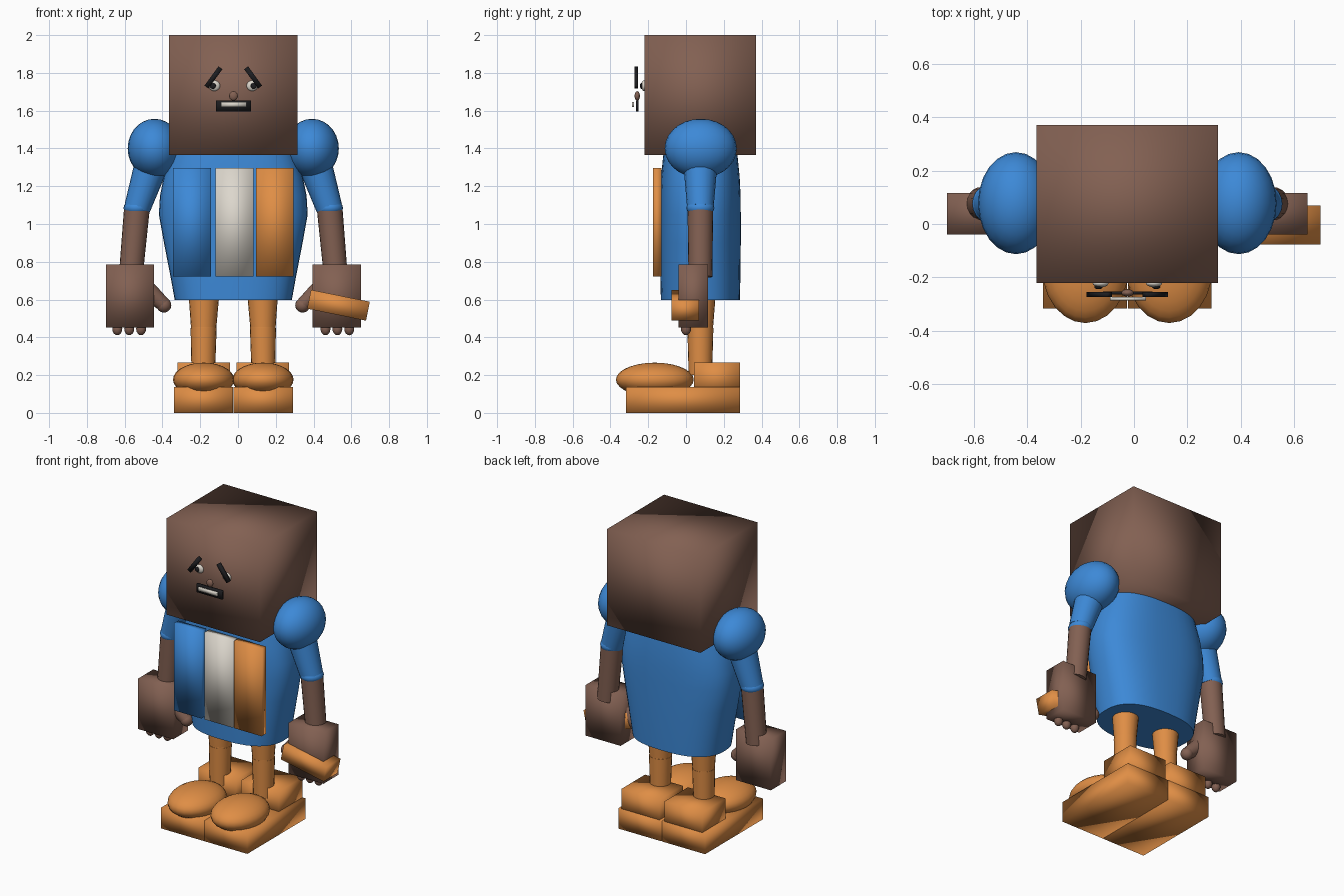
import bpy, bmesh, math
from mathutils import Vector, Matrix

if "Cube" in bpy.data.objects:
    bpy.data.objects.remove(bpy.data.objects["Cube"])

CX, CY = -0.025, 0.076      # body axis


def mat(name, rgb):
    m = bpy.data.materials.new(name)
    m.diffuse_color = (*rgb, 1)
    m.use_nodes = True
    m.node_tree.nodes["Principled BSDF"].inputs["Base Color"].default_value = m.diffuse_color
    return m


BROWN = mat("brown", (0.225, 0.118, 0.085))
BLUE = mat("blue", (0.046, 0.25, 0.68))
ORANGE = mat("orange", (0.74, 0.27, 0.06))
WHITE = mat("off white", (0.72, 0.68, 0.61))
BLACK = mat("black", (0.012, 0.012, 0.014))


def finish(name, bm, material, angle=None):
    bmesh.ops.recalc_face_normals(bm, faces=bm.faces)
    me = bpy.data.meshes.new(name)
    bm.to_mesh(me)
    bm.free()
    me.materials.append(material)
    ob = bpy.data.objects.new(name, me)
    bpy.context.collection.objects.link(ob)
    me.polygons.foreach_set("use_smooth", [True] * len(me.polygons))
    if angle:
        me.set_sharp_from_angle(angle=math.radians(angle))
    return ob


def box(name, lo, hi, material, tilt=0.0):
    # smooth shaded block between two corners, tilted about y
    lo, hi = Vector(lo), Vector(hi)
    bm = bmesh.new()
    m = (Matrix.Translation((lo + hi) / 2) @ Matrix.Rotation(tilt, 4, 'Y')
         @ Matrix.Diagonal((*(hi - lo), 1)))
    bmesh.ops.create_cube(bm, size=1, matrix=m)
    return finish(name, bm, material)


def ball(name, centre, radii, material, tilt=0.0, seg=24, rings=14):
    bm = bmesh.new()
    m = (Matrix.Translation(centre) @ Matrix.Rotation(tilt, 4, 'Y')
         @ Matrix.Diagonal((*radii, 1)))
    bmesh.ops.create_uvsphere(bm, u_segments=seg, v_segments=rings, radius=1, matrix=m)
    return finish(name, bm, material)


def limb(name, a, b, ra, rb, material):
    # tapered cylinder from a to b
    a, b = Vector(a), Vector(b)
    d = b - a
    bm = bmesh.new()
    m = Matrix.Translation((a + b) / 2) @ d.to_track_quat('Z', 'Y').to_matrix().to_4x4()
    bmesh.ops.create_cone(bm, cap_ends=True, segments=20, radius1=ra, radius2=rb,
                          depth=d.length, matrix=m)
    return finish(name, bm, material, 40)


def torso(sections, n=40, power=2.5):
    # stacked rounded cross-sections
    bm = bmesh.new()
    loops = []
    for z, rx, ry in sections:
        ring = []
        for i in range(n):
            t = 2 * math.pi * i / n
            c, s = math.cos(t), math.sin(t)
            ring.append(bm.verts.new((
                CX + rx * math.copysign(abs(c) ** (2 / power), c),
                CY + ry * math.copysign(abs(s) ** (2 / power), s), z)))
        loops.append(ring)
    for p, q in zip(loops, loops[1:]):
        for i in range(n):
            j = (i + 1) % n
            bm.faces.new((p[i], p[j], q[j], q[i]))
    bm.faces.new(loops[0])
    bm.faces.new(loops[-1])
    return finish("torso", bm, BLUE, 50)


# Head and body
box("head", (-0.365, -0.221, 1.365), (0.315, 0.371, 2.0), BROWN)
torso([(0.598, 0.31, 0.209), (0.72, 0.332, 0.212), (0.9, 0.367, 0.214),
       (1.05, 0.394, 0.214), (1.15, 0.388, 0.213), (1.25, 0.368, 0.208),
       (1.35, 0.335, 0.198), (1.45, 0.3, 0.185)])

# Chest panels
for name, x0, x1, m in (("chest_panel_blue", -0.344, -0.143, BLUE),
                        ("chest_panel_white", -0.12, 0.083, WHITE),
                        ("chest_panel_orange", 0.094, 0.295, ORANGE)):
    box(name, (x0, -0.175, 0.722), (x1, -0.131, 1.297), m)

for side, s in (("left", -1), ("right", 1)):
    def X(v):
        return CX + s * v

    def sbox(name, x0, x1, y0, y1, z0, z1, m):
        a, b = sorted((X(x0), X(x1)))
        box(f"{name}_{side}", (a, y0, z0), (b, y1, z1), m)

    # Arm
    ball(f"shoulder_{side}", (X(0.417), 0.078, 1.4), (0.142, 0.191, 0.157), BLUE)
    limb(f"sleeve_{side}", (X(0.425), CY, 1.34), (X(0.508), CY, 1.085), 0.092, 0.07, BLUE)
    ball(f"elbow_{side}", (X(0.511), CY, 1.085), (0.07, 0.074, 0.045), BLUE, seg=20, rings=10)
    limb(f"forearm_{side}", (X(0.51), CY, 1.085), (X(0.543), CY, 0.72), 0.068, 0.063, BROWN)

    # Hand
    sbox("hand", 0.42, 0.675, -0.039, 0.117, 0.452, 0.785, BROWN)
    for i in range(3):
        ball(f"finger_{side}_{i + 1}", (X(0.488 + 0.063 * i), 0.0, 0.445),
             (0.027, 0.027, 0.034), BROWN, seg=14, rings=8)
    limb(f"thumb_{side}", (X(0.45), 0.025, 0.645), (X(0.367), 0.025, 0.572), 0.05, 0.037, BROWN)
    ball(f"thumb_tip_{side}", (X(0.367), 0.025, 0.57), (0.039, 0.039, 0.039), BROWN, seg=16, rings=10)

    # Leg
    limb(f"thigh_{side}", (X(0.155), CY, 0.66), (X(0.157), CY, 0.45), 0.084, 0.067, ORANGE)
    ball(f"knee_{side}", (X(0.157), CY, 0.452), (0.068, 0.068, 0.035), ORANGE, seg=20, rings=10)
    limb(f"shin_{side}", (X(0.157), CY, 0.45), (X(0.159), CY, 0.2), 0.069, 0.062, ORANGE)

    # Shoe
    sbox("sole", 0.002, 0.315, -0.317, 0.287, 0.0, 0.136, ORANGE)
    sbox("heel", 0.018, 0.294, 0.042, 0.286, 0.1, 0.268, ORANGE)
    ball(f"toe_cap_{side}", (X(0.157), -0.165, 0.176), (0.162, 0.206, 0.09), ORANGE)

    # Eye and brow
    ball(f"eye_{side}", (X(0.1), -0.222, 1.732), (0.03, 0.015, 0.028), WHITE, seg=16, rings=10)
    ball(f"pupil_{side}", (X(0.108), -0.236, 1.731), (0.016, 0.008, 0.016), BLACK, seg=12, rings=8)
    bx = X(0.105)
    box(f"brow_{side}", (bx - 0.013, -0.273, 1.713), (bx + 0.013, -0.255, 1.839), BLACK,
        tilt=s * math.radians(-36))

# Nose and mouth
ball("nose", (-0.024, -0.258, 1.678), (0.023, 0.014, 0.025), BROWN, seg=16, rings=10)
box("mouth", (-0.117, -0.264, 1.596), (0.069, -0.252, 1.653), BLACK)
box("teeth", (-0.09, -0.286, 1.619), (0.045, -0.274, 1.645), WHITE)

# Held block
box("held_block", (0.373, -0.077, 0.519), (0.691, 0.07, 0.621), ORANGE, tilt=math.radians(11.5))
